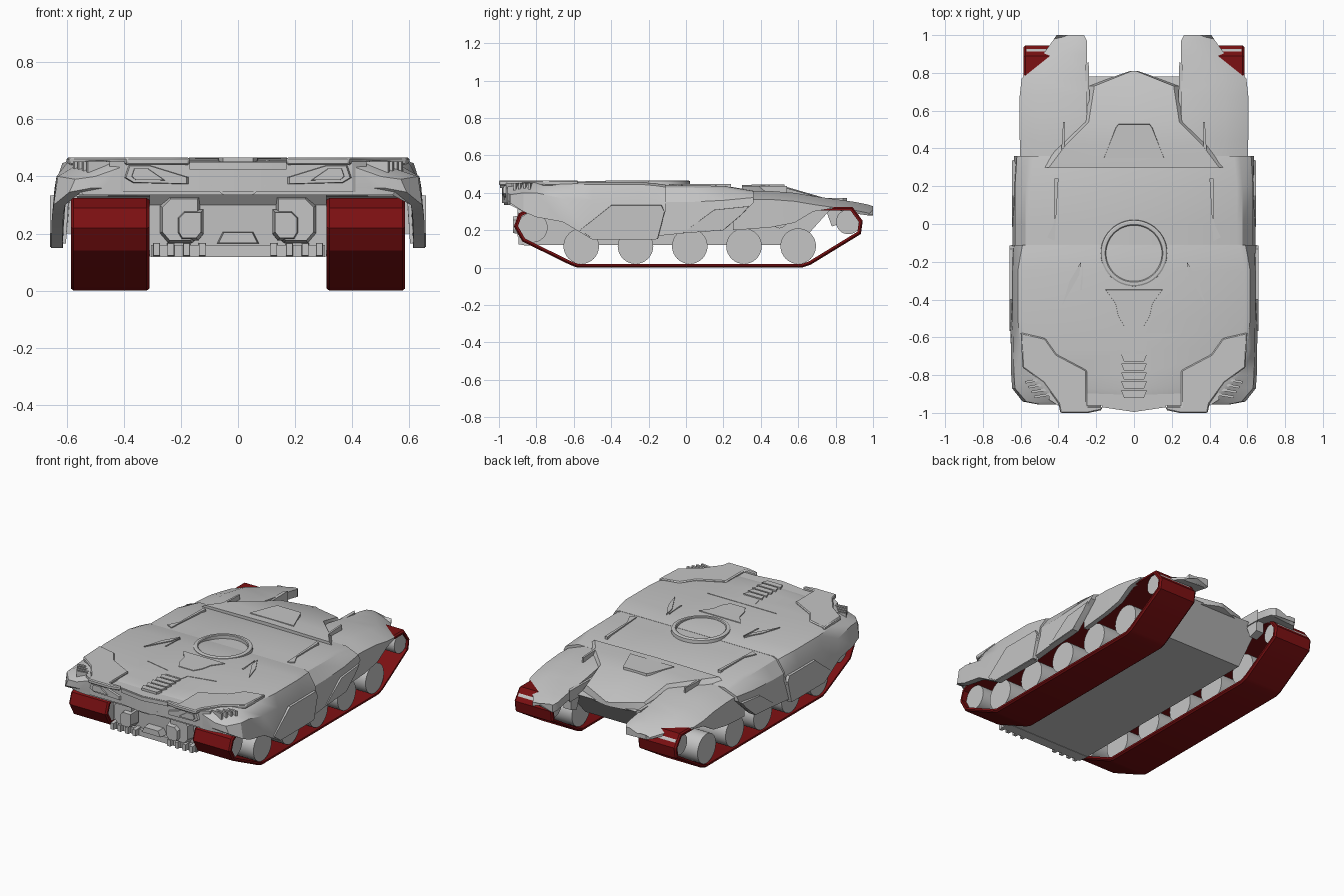
import bpy, bmesh, math
from mathutils import Vector

if "Cube" in bpy.data.objects:
    bpy.data.objects.remove(bpy.data.objects["Cube"])


def material(name, rgb):
    m = bpy.data.materials.new(name)
    m.diffuse_color = (*rgb, 1)
    m.use_nodes = True
    m.node_tree.nodes["Principled BSDF"].inputs["Base Color"].default_value = m.diffuse_color
    return m


GREY = material("hull grey", (0.56, 0.56, 0.56))
RED = material("track red", (0.2, 0.005, 0.006))


def finish(name, bm, mat, mirror=False, bevel=0):
    bmesh.ops.recalc_face_normals(bm, faces=bm.faces)
    me = bpy.data.meshes.new(name)
    bm.to_mesh(me)
    bm.free()
    me.materials.append(mat)
    ob = bpy.data.objects.new(name, me)
    bpy.context.collection.objects.link(ob)
    bpy.ops.object.select_all(action='DESELECT')
    ob.select_set(True)
    bpy.context.view_layer.objects.active = ob
    bpy.ops.object.shade_smooth_by_angle(angle=math.radians(28))
    if bevel:
        b = ob.modifiers.new("bevel", 'BEVEL')
        b.width, b.segments = bevel, 1
    if mirror:
        ob.modifiers.new("mirror", 'MIRROR')
    return ob


def loft(name, rings, mat=GREY, mirror=False, closed=False):
    """Skin a list of equal-length closed rings."""
    bm = bmesh.new()
    vs = [[bm.verts.new(p) for p in r] for r in rings]
    n = len(rings[0])
    pairs = list(zip(vs, vs[1:])) + ([(vs[-1], vs[0])] if closed else [])
    for a, b in pairs:
        for i in range(n):
            j = (i + 1) % n
            bm.faces.new((a[i], a[j], b[j], b[i]))
    if not closed:
        bm.faces.new(vs[0])
        bm.faces.new(vs[-1])
    return finish(name, bm, mat, mirror)


def prism(name, pts, axis, lo, hi, mat=GREY, mirror=True, taper=1.0, bevel=0):
    """Extrude a 2D outline along an axis; taper shrinks the far end."""
    put = {'x': lambda a, b, c: (c, a, b), 'y': lambda a, b, c: (a, c, b),
           'z': lambda a, b, c: (a, b, c)}[axis]
    ca = sum(p[0] for p in pts) / len(pts)
    cb = sum(p[1] for p in pts) / len(pts)
    bm = bmesh.new()
    A = [bm.verts.new(put(a, b, lo)) for a, b in pts]
    B = [bm.verts.new(put(ca + (a - ca) * taper, cb + (b - cb) * taper, hi)) for a, b in pts]
    for i in range(len(pts)):
        j = (i + 1) % len(pts)
        bm.faces.new((A[i], A[j], B[j], B[i]))
    bm.faces.new(A)
    bm.faces.new(B)
    return finish(name, bm, mat, mirror, bevel)


def sym(pts):
    """Complete a right-hand outline with its left half."""
    return pts + [(-a, b) for a, b in reversed(pts) if abs(a) > 1e-6]


def circle(y, z, r, n=32):
    return [(y + r * math.cos(2 * math.pi * i / n), z + r * math.sin(2 * math.pi * i / n)) for i in range(n)]


# Tracks: hollow bands made from an outline and its inward offset
outline = [(-.58, 0), (.62, 0), (.665, .015), (.935, .18), (.945, .25), (.89, .325),
           (-.83, .325), (-.895, .29), (-.92, .22), (-.875, .14), (-.62, .015)]


def inset(pts, d):
    out = []
    for i, p in enumerate(pts):
        p, a, b = Vector(p), Vector(pts[i - 1]), Vector(pts[(i + 1) % len(pts)])
        u, v = (p - a).normalized(), (b - p).normalized()
        n1, n2 = Vector((-u.y, u.x)), Vector((-v.y, v.x))
        out.append(p + (n1 + n2) * (d / (1 + n1.dot(n2))))
    return out


inner = inset(outline, .02)
edge = inset(outline, .008)
loft("track", [[(.31, *e), (.32, *o), (.575, *o), (.585, *e), (.585, *i), (.31, *i)]
               for o, e, i in zip(outline, edge, inner)], RED, True, True)

# Road wheels, idler and sprocket
for k in range(5):
    prism("road_wheel", circle(-.56 + .29 * k, .115, .095), 'x', .34, .57)
prism("rear_idler", circle(.868, .245, .066), 'x', .34, .57)
prism("front_sprocket", circle(-.82, .215, .08), 'x', .34, .55)
for k in range(4):
    prism("return_roller", circle(-.4 + .3 * k, .25, .04, 16), 'x', .30, .45)

# Lower hull tub
prism("lower_hull", [(-.84, .12), (.6, .12), (.78, .32), (.5, .36), (-.9, .36), (-.85, .3)],
      'x', -.31, .31, mirror=False)


# Upper hull: lofted sections with hanging side skirts
def hull_ring(y, xs, zs, xm, zm, xb, zb):
    half = [(0, zs + .002), (xs - .03, zs), (xs, zs - .012), (xm, zm), (xb, zb), (xb - .04, zb),
            (xb - .05, min(.335, zm - .02)), (.3, .335), (0, .335)]
    pts = half + [(-x, z) for x, z in reversed(half[1:-1])]
    return [(x, y, z) for x, z in pts]


front = [(-.955, .42, .44, .50, .40, .51, .36), (-.94, .44, .445, .57, .39, .59, .345),
         (-.87, .50, .455, .63, .40, .645, .30), (-.80, .56, .455, .635, .40, .65, .27),
         (-.66, .60, .458, .64, .37, .652, .245), (-.5, .615, .458, .642, .36, .655, .15),
         (-.25, .615, .458, .642, .36, .655, .15), (-.16, .60, .45, .64, .36, .653, .15),
         (-.11, .59, .443, .635, .36, .648, .30)]
middle = [(-.2, .575, .443, .63, .35, .642, .165), (0, .575, .44, .63, .35, .642, .185),
          (.2, .575, .437, .63, .36, .64, .20), (.36, .56, .41, .62, .375, .635, .345)]
loft("front_upper_hull", [hull_ring(*s) for s in front])
loft("middle_upper_hull", [hull_ring(*s) for s in middle])

# Rear engine deck
loft("rear_deck", [[(-xt, y, zt), (0, y, zt + .006), (xt, y, zt), (xb, y, zb), (-xb, y, zb)]
                   for y, xt, xb, zt, zb in [(.3, .45, .57, .437, .34), (.42, .36, .45, .437, .33),
                                             (.54, .24, .31, .425, .33), (.73, .21, .255, .37, .30),
                                             (.81, .01, .02, .345, .32)]])

# Rear fenders with outer lip
loft("rear_fender", [[(xi, y, zt), (xo - .12, y, zt), (xo, y, zt - .045), (xo, y, zo),
                      (xo - .03, y, zo), (xo - .04, y, max(zo, zt - .07)), (xi, y, zt - .05)]
                     for y, xi, xo, zt, zo in [(.25, .28, .60, .41, .20), (.45, .26, .605, .41, .215),
                                               (.58, .25, .605, .40, .24), (.68, .25, .605, .383, .30),
                                               (.77, .25, .595, .37, .315), (.90, .25, .48, .352, .29),
                                               (.97, .25, .43, .338, .28), (1.0, .265, .41, .328, .312)]],
     mirror=True)
prism("rear_fender_bracket", [(.74, .33), (.84, .33), (.84, .24), (.78, .22)], 'x', .245, .3)

# Front nose and its overhanging brow plates
prism("nose", sym([(0, -.985), (.16, -.962), (.40, -.962), (.45, -.93), (.45, -.84)]), 'z', .345, .452, mirror=False)
prism("nose_lip", sym([(0, -.995), (.17, -.97), (.17, -.9)]), 'z', .425, .45, mirror=False)
prism("brow_plate", [(.60, -.575), (.47, -.605), (.41, -.69), (.25, -.775), (.25, -.965), (.17, -.965),
                     (.17, -.985), (.24, -1.0), (.39, -1.0), (.40, -.95), (.48, -.84), (.59, -.76)],
      'z', .44, .467, bevel=.006)

# Headlight frames and lenses on the nose
lamp = [(.17, .372), (.37, .377), (.40, .395), (.385, .44), (.31, .44), (.17, .397)]
prism("headlight_frame", lamp, 'y', -.955, -.975, taper=.92)
prism("headlight_lens", [(.25, .385), (.36, .386), (.375, .4), (.365, .43), (.315, .43)], 'y', -.96, -.982, taper=.9)

# Corner vents
for i in range(4):
    x, y = .475 + .016 * i, -.91 + .026 * i
    prism("corner_vent_slat", [(x - .05, y + .005), (x + .05, y - .012), (x + .055, y), (x - .045, y + .018)],
          'z', .41, .452)

# Lower front: engine pods, bumper, tow teeth and centre block
prism("front_pod", [(.13, .19), (.16, .165), (.245, .165), (.275, .2), (.275, .30), (.24, .335), (.13, .335)],
      'y', -.83, -.90, taper=.85)
prism("front_pod_core", [(.12, .2), (.14, .175), (.20, .175), (.215, .2), (.215, .26), (.19, .285), (.12, .285)],
      'y', -.86, -.925, taper=.8)
prism("front_bumper", [(0, .118), (.305, .118), (.305, .16), (0, .16)], 'y', -.80, -.865)
prism("centre_block", sym([(.075, .165), (.055, .205), (.03, .205)]), 'y', -.83, -.90, mirror=False, taper=.9)
prism("upper_intake", sym([(.10, .37), (.05, .335)]), 'y', -.9, -.972, mirror=False)
for x in (.125, .18, .235, .285):
    prism("tow_tooth", [(x - .013, .12), (x + .013, .12), (x + .013, .168), (x - .013, .168)], 'y', -.84, -.895, taper=.85)

# Turret ring
loft("turret_ring", [[(r * math.cos(t), -.155 + r * math.sin(t), z)
                      for r, z in [(.178, .43), (.175, .463), (.168, .467), (.153, .467), (.148, .463), (.148, .43)]]
                     for t in [2 * math.pi * i / 48 for i in range(48)]], closed=True)

# Deck details: spine louvres, front hatch, rear hatch, side fins
for i in range(5):
    y, w = -.69 - .048 * i, .068
    prism("spine_louvre", [(-w, y), (w, y), (w - .015, y - .038), (-w + .015, y - .038)], 'z', .44, .467, mirror=False)
prism("spine_collar", sym([(.25, -.58), (.07, -.62), (.06, -.67)]), 'z', .44, .462, mirror=False)
prism("front_hatch", sym([(.155, -.345), (.10, -.42), (.085, -.49), (.055, -.54)]), 'z', .44, .464,
      mirror=False, taper=.97)
prism("rear_hatch", sym([(.165, .345), (.10, .51), (.085, .53)]), 'z', .41, .446, mirror=False, taper=.96)
prism("deck_fin", [(.28, -.20), (.29, -.27), (.38, -.43), (.34, -.30)], 'z', .44, .465)
prism("deck_fin_inner", [(.27, -.21), (.285, -.35), (.275, -.35)], 'z', .44, .463)
prism("side_ledge", [(.42, -.09), (.46, -.07), (.425, .0), (.42, .24), (.40, .24)], 'z', .42, .448)
prism("rear_deck_rib", [(.385, .38), (.375, .54), (.365, .54), (.37, .38)], 'z', .38, .436)
prism("fender_rib", [(.235, .62), (.26, .60), (.26, .84), (.24, .86)], 'z', .30, .372)

# Side skirt armour panels
prism("front_skirt_panel", [(-.57, .2), (-.5, .152), (-.15, .152), (-.112, .30), (-.13, .335), (-.40, .335)],
      'x', .63, .658, taper=.985)
prism("middle_skirt_panel", [(-.02, .185), (.2, .20), (.3, .285), (.34, .33), (.15, .31)], 'x', .615, .645, taper=.98)
